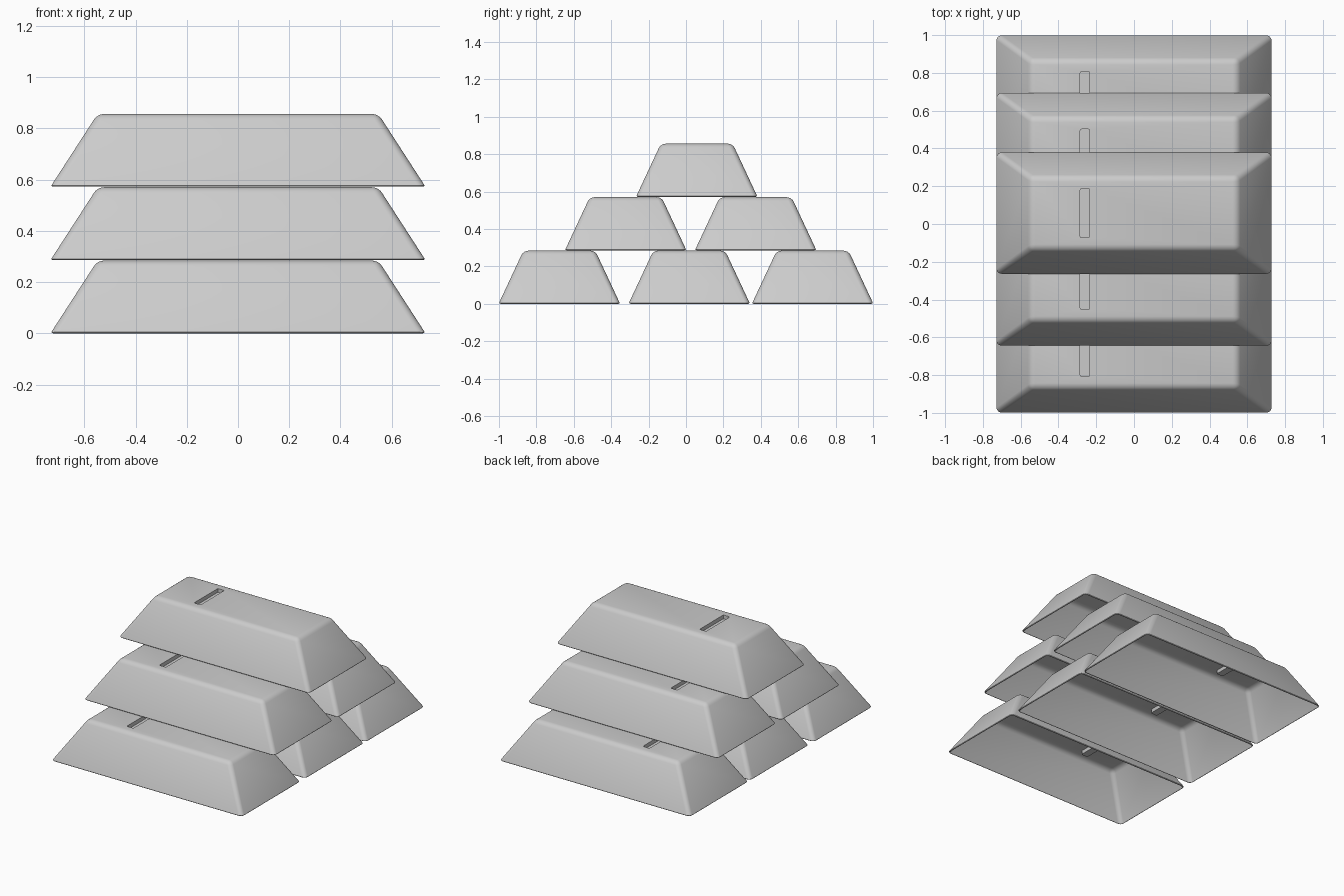
import bpy, bmesh
from mathutils import Vector

if "Cube" in bpy.data.objects:
    bpy.data.objects.remove(bpy.data.objects["Cube"])

H = 0.284          # bar height
PITCH = 0.286      # layer spacing
BASE = (0.732, 0.325)
TOP = (0.548, 0.192)


def frustum(name, base, top, z0, z1):
    bm = bmesh.new()
    bmesh.ops.create_cube(bm, size=2)
    for v in bm.verts:
        sx, sy = (top if v.co.z > 0 else base)
        v.co = Vector((v.co.x * sx, v.co.y * sy, z1 if v.co.z > 0 else z0))
    return bm


def to_object(bm, name):
    me = bpy.data.meshes.new(name)
    bm.to_mesh(me)
    bm.free()
    ob = bpy.data.objects.new(name, me)
    bpy.context.collection.objects.link(ob)
    return ob


# Tapered bar: soft top and corner edges, tight rim at the base
bm = frustum("bar", BASE, TOP, 0, H)
upper = [e for e in bm.edges if max(v.co.z for v in e.verts) > 0.1]
bmesh.ops.bevel(bm, geom=upper, offset=0.026, segments=4, profile=0.5,
                affect='EDGES')
rim = [e for e in bm.edges if all(v.co.z < 1e-4 for v in e.verts)]
bmesh.ops.bevel(bm, geom=rim, offset=0.01, segments=3, profile=0.5,
                affect='EDGES')
bar = to_object(bm, "ingot_1")

# Shallow slot in the top
bm = frustum("slot", (0.025, 0.13), (0.025, 0.13), H - 0.026, H + 0.05)
sides = [e for e in bm.edges
         if abs(e.verts[0].co.z - e.verts[1].co.z) > 0.01]
bmesh.ops.bevel(bm, geom=sides, offset=0.008, segments=2, profile=0.5,
                affect='EDGES')
bmesh.ops.translate(bm, verts=bm.verts, vec=(-0.26, 0, 0))
cutter = to_object(bm, "slot_cutter")
cutter.hide_render = True

mod = bar.modifiers.new("slot", 'BOOLEAN')
mod.operation = 'DIFFERENCE'
mod.solver = 'EXACT'
mod.object = cutter
bpy.context.view_layer.objects.active = bar
bar.select_set(True)
bpy.ops.object.modifier_apply(modifier=mod.name)
bpy.data.objects.remove(cutter)

# Open underside: the bar is a hollow shell
bm = bmesh.new()
bm.from_mesh(bar.data)
bm.normal_update()
under = [f for f in bm.faces
         if f.normal.z < -0.99 and f.calc_center_median().z < 0.01]
bmesh.ops.delete(bm, geom=under, context='FACES')
bm.to_mesh(bar.data)
bm.free()
bpy.ops.object.shade_smooth_by_angle(angle=0.6)

# Stack of three layers, as (y, layer)
stack = [(-0.677, 0), (0.0175, 0), (0.677, 0),
         (-0.3225, 1), (0.3725, 1), (0.0575, 2)]
for i, (y, layer) in enumerate(stack):
    ob = bar if i == 0 else bar.copy()
    if i:
        ob.name = f"ingot_{i + 1}"
        bpy.context.collection.objects.link(ob)
    ob.location = (0, y, layer * PITCH)
